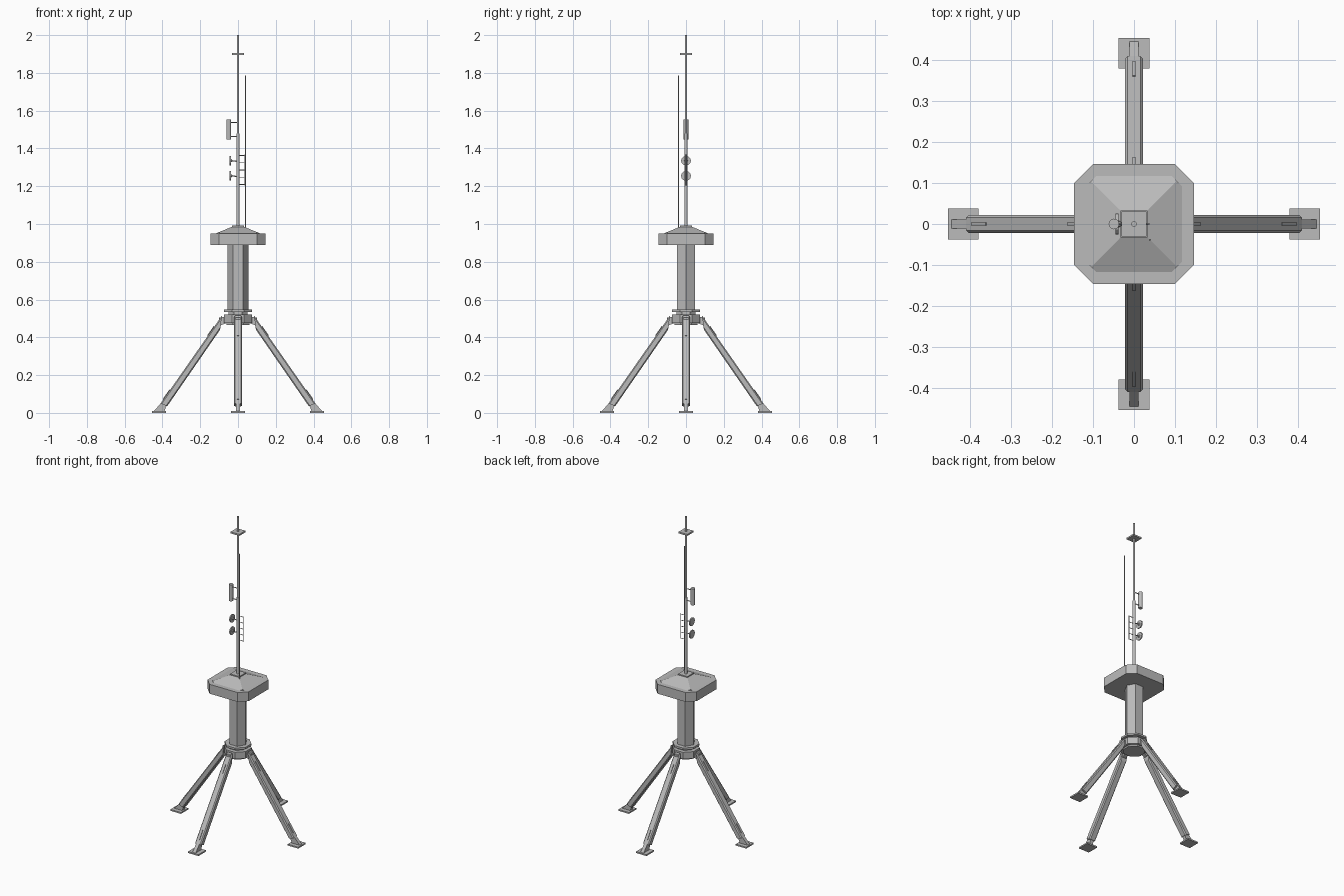
import bpy, bmesh, math
from mathutils import Matrix, Vector

cube = bpy.data.objects.get("Cube")
if cube:
    bpy.data.objects.remove(cube)

GREY = bpy.data.materials.new("plain grey")
GREY.use_nodes = True
GREY.diffuse_color = (0.5, 0.5, 0.5, 1)
GREY.node_tree.nodes["Principled BSDF"].inputs["Base Color"].default_value = (0.5, 0.5, 0.5, 1)


def finish(name, bm):
    bmesh.ops.recalc_face_normals(bm, faces=bm.faces)
    me = bpy.data.meshes.new(name)
    bm.to_mesh(me)
    bm.free()
    me.materials.append(GREY)
    ob = bpy.data.objects.new(name, me)
    bpy.context.collection.objects.link(ob)
    return ob


def rod(name, a, b, r, sides=8, r2=None, turn=0.0):
    """Straight prism or cone between two points."""
    a, b = Vector(a), Vector(b)
    d = b - a
    bm = bmesh.new()
    m = Matrix.Translation((a + b) / 2) @ d.to_track_quat('Z', 'Y').to_matrix().to_4x4()
    m = m @ Matrix.Rotation(turn, 4, 'Z')
    bmesh.ops.create_cone(bm, cap_ends=True, segments=sides, radius1=r,
                          radius2=r if r2 is None else r2, depth=d.length, matrix=m)
    return finish(name, bm)


def prism(name, z0, z1, r, sides, turn=0.0, r2=None):
    """Upright prism whose angle is measured from +x."""
    bm = bmesh.new()
    rings = []
    for z, rad in ((z0, r), (z1, r if r2 is None else r2)):
        rings.append([bm.verts.new((rad * math.cos(turn + math.tau * i / sides),
                                    rad * math.sin(turn + math.tau * i / sides), z))
                      for i in range(sides)])
    bm.faces.new(rings[0])
    bm.faces.new(rings[1])
    for i in range(sides):
        j = (i + 1) % sides
        bm.faces.new((rings[0][i], rings[0][j], rings[1][j], rings[1][i]))
    return finish(name, bm)


def clipped_square(name, z0, z1, half, half_top, chamfer):
    """Square frustum with its four corners cut off by upright planes."""
    bm = bmesh.new()
    q = math.sqrt(2)
    bmesh.ops.create_cone(bm, cap_ends=True, segments=4, radius1=half * q,
                          radius2=half_top * q, depth=z1 - z0,
                          matrix=Matrix.Translation((0, 0, (z0 + z1) / 2))
                          @ Matrix.Rotation(math.pi / 4, 4, 'Z'))
    if chamfer:
        for sx in (-1, 1):
            for sy in (-1, 1):
                cut = bmesh.ops.bisect_plane(
                    bm, geom=bm.verts[:] + bm.edges[:] + bm.faces[:],
                    plane_co=(sx * half, sy * (half - chamfer), 0),
                    plane_no=(sx, sy, 0), clear_outer=True)
                edges = [e for e in cut["geom_cut"] if isinstance(e, bmesh.types.BMEdge)]
                bmesh.ops.holes_fill(bm, edges=edges)
    return finish(name, bm)


def slab(name, profile, half, angle, bevel=0.0):
    """Profile in (outward, up), thickened sideways and turned about z."""
    bm = bmesh.new()
    sides = [[bm.verts.new((x, s * half, z)) for x, z in profile] for s in (-1, 1)]
    for ring in sides:
        bm.faces.new(ring)
    n = len(profile)
    for i in range(n):
        j = (i + 1) % n
        bm.faces.new((sides[0][i], sides[0][j], sides[1][j], sides[1][i]))
    if bevel:
        long_edges = [e for e in bm.edges if e.calc_length() > 0.3]
        bmesh.ops.bevel(bm, geom=long_edges, offset=bevel, segments=1, affect='EDGES')
    bm.transform(Matrix.Rotation(angle, 4, 'Z'))
    return finish(name, bm)


# Four splayed legs with ankles and ground plates
TOP, END = Vector((0.085, 0.515)), Vector((0.41, 0.05))
along = (END - TOP).normalized()
out = Vector((-along.y, along.x))


def strip(x0, x1):
    """Thin rib lying on the outer face of a leg."""
    p, q = [TOP + (END - TOP) * ((x - TOP.x) / (END.x - TOP.x)) for x in (x0, x1)]
    return [p - out * 0.004, q - out * 0.004, q + out * 0.004, p + out * 0.004]


for i, side in enumerate(("left", "back", "right", "front")):
    a = i * math.pi / 2
    slab(side + "_leg", [TOP, END, (0.375, 0.035), (0.095, 0.44)], 0.022, a, 0.006)
    slab(side + "_leg_bracket", [(0.05, 0.512), (0.1, 0.505), (0.1, 0.46), (0.05, 0.48)], 0.013, a)
    slab(side + "_ankle", [(0.37, 0.06), (0.405, 0.055), (0.447, 0.008), (0.39, 0.008)], 0.011, a)
    slab(side + "_foot_plate", [(0.38, 0), (0.455, 0), (0.455, 0.009), (0.38, 0.009)], 0.0375, a)
    slab(side + "_lower_rib", strip(0.36, 0.395), 0.004, a)
    slab(side + "_upper_rib", strip(0.125, 0.16), 0.004, a)

# Hub where the legs meet
E = math.pi / 8
prism("hub_base", 0.466, 0.478, 0.066, 8, E)
prism("hub_block", 0.476, 0.52, 0.081, 8, E)
prism("hub_neck", 0.518, 0.54, 0.055, 8, E)
prism("hub_flange", 0.535, 0.547, 0.08, 8, E)

# Column and clipped platform with a low roof
prism("column", 0.545, 0.895, 0.055, 6)
clipped_square("platform", 0.89, 0.95, 0.146, 0.146, 0.046)
clipped_square("roof", 0.948, 0.985, 0.122, 0.033, 0.034)
clipped_square("roof_cap", 0.984, 0.992, 0.033, 0.033, 0)

# Mast and the plate near its tip
prism("lower_mast", 0.985, 1.48, 0.0085, 12)
prism("upper_mast", 1.47, 2.0, 0.0065, 12)
clipped_square("mast_plate", 1.895, 1.905, 0.031, 0.031, 0)

# Whip aerial
rod("whip_aerial", (0.039, -0.039, 0.96), (0.039, -0.039, 1.785), 0.003, 6)

# Upright drum aerial on two brackets
rod("drum_aerial", (-0.049, 0, 1.447), (-0.049, 0, 1.553), 0.013, 12)
for z in (1.463, 1.538):
    rod("drum_bracket", (-0.049, 0, z), (0, 0, z), 0.003, 6)

# Two small dishes
for z in (1.255, 1.335):
    rod("dish", (-0.045, 0, z), (-0.038, 0, z), 0.026, 12)
    rod("dish_hub", (-0.039, 0, z), (-0.03, 0, z), 0.01, 8, 0.004)
    rod("dish_arm", (-0.035, 0, z), (0, 0, z - 0.004), 0.003, 6)

# Ladder aerial
rod("ladder_aerial_rail", (0.037, 0, 1.205), (0.037, 0, 1.367), 0.0025, 6)
for k in range(5):
    z = 1.209 + k * 0.0385
    rod("ladder_aerial_rung", (0, 0, z), (0.037, 0, z), 0.0022, 6)
